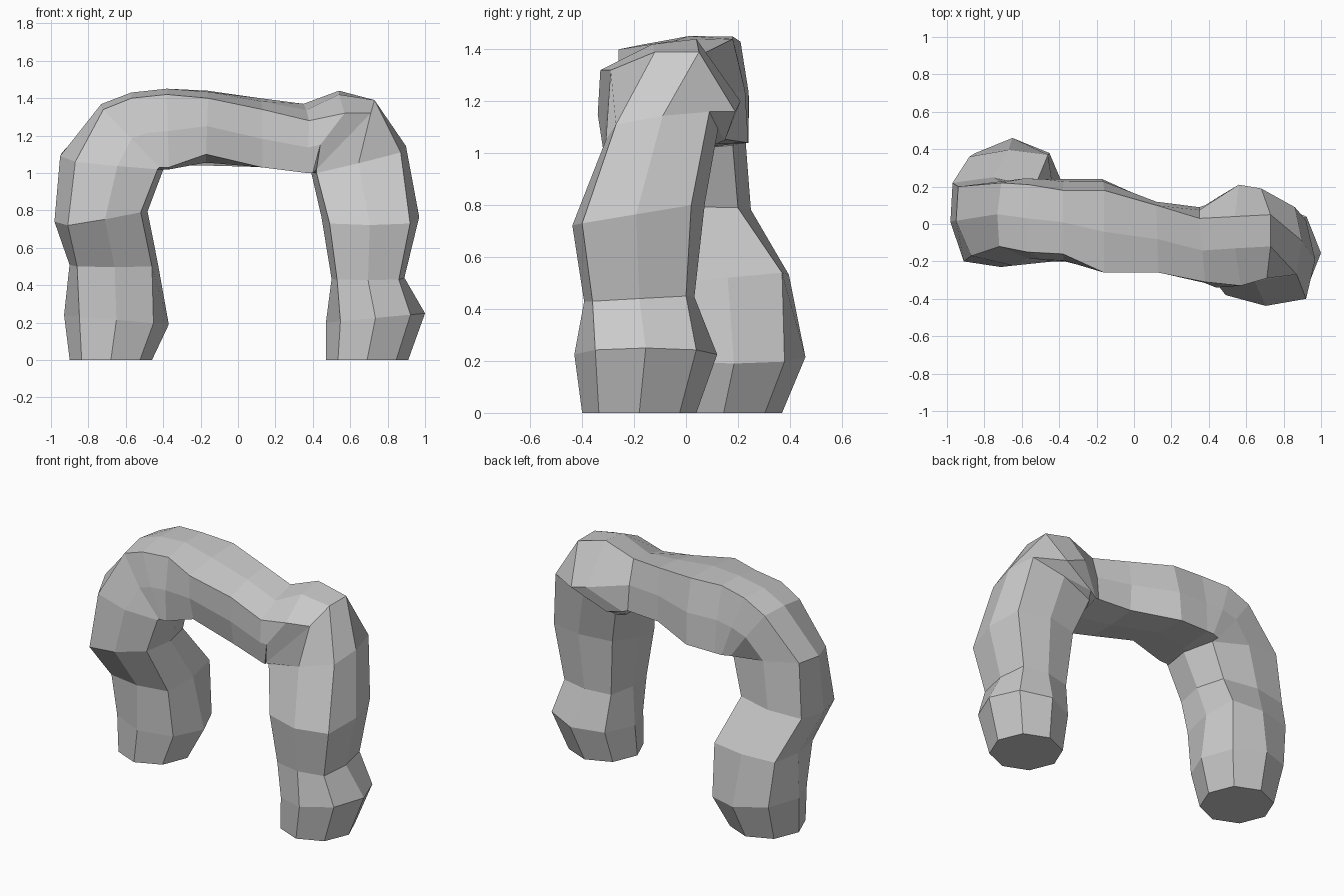
import bpy
import bmesh
from math import cos, sin, tau
from mathutils import Vector

default_cube = bpy.data.objects.get("Cube")
if default_cube:
    bpy.data.objects.remove(default_cube, do_unlink=True)

SIDES = 8


def make_material(name, colour):
    material = bpy.data.materials.new(name)
    material.use_nodes = True
    material.diffuse_color = colour
    shader = material.node_tree.nodes["Principled BSDF"]
    shader.inputs["Base Color"].default_value = colour
    return material


def shift_start(ring, twist):
    """Renumber a section so that the tube's long edges spiral by whole sides."""
    return ring[-twist:] + ring[:-twist]


def round_section(outer_x, outer_z, inner_x, inner_z, front, back, twist=0):
    """Octagon spanning outer to inner edge and front to back."""
    middle_y = (front + back) / 2
    outer = Vector((outer_x, middle_y, outer_z))
    inner = Vector((inner_x, middle_y, inner_z))
    centre = (outer + inner) / 2
    across = (outer - inner) / 2
    depth = Vector((0, (back - front) / 2, 0))
    angles = [tau * side / SIDES for side in range(SIDES)]
    ring = [centre + across * cos(a) + depth * sin(a) for a in angles]
    return shift_start(ring, twist)


def box_section(bulge, *corners, twist=0):
    """Four corners (back outer, back inner, front inner, front outer), bulging between."""
    points = [Vector(corner) for corner in corners]
    centre = sum(points, Vector()) / len(points)
    ring = []
    for previous, point in zip(points[-1:] + points, points):
        ring += [centre + ((previous + point) / 2 - centre) * bulge, point]
    return shift_start(ring, twist)


def loft(mesh, sections):
    """Bridge neighbouring sections with quads and close both ends."""
    rings = [[mesh.verts.new(point) for point in section] for section in sections]
    for lower, upper in zip(rings, rings[1:]):
        for side in range(SIDES):
            following = (side + 1) % SIDES
            mesh.faces.new((lower[side], lower[following], upper[following], upper[side]))
    mesh.faces.new(rings[0])
    mesh.faces.new(rings[-1])
    bmesh.ops.recalc_face_normals(mesh, faces=mesh.faces)


# Right leg, from the ground up to the shoulder
right_leg = [
    round_section(-.9, 0, -.46, 0, -.08, .37),
    round_section(-.93, .24, -.37, .19, -.09, .46),
    box_section(1.15, (-.88, .36, .52), (-.46, .37, .54), (-.46, -.05, .5), (-.86, -.05, .5)),
    box_section(1.2, (-.97, .22, .77), (-.53, .2, .79), (-.52, -.18, .79), (-.91, -.2, .72)),
    box_section(1.2, (-.94, .2, 1.11), (-.46, .18, 1.03), (-.43, -.2, 1.02), (-.87, -.17, 1.06)),
    box_section(1.12, (-.71, .22, 1.36), (-.47, .22, 1.04), (-.42, -.2, 1.03), (-.72, -.12, 1.34)),
]

# Span between the shoulders
span = [
    box_section(1.08, (-.56, .21, 1.43), (-.42, .24, 1.04), (-.4, -.2, 1.03), (-.57, -.15, 1.4)),
    box_section(1.08, (-.38, .18, 1.45), (-.37, .24, 1.04), (-.37, -.2, 1.03), (-.38, -.16, 1.42)),
    box_section(1.08, (-.16, .18, 1.44), (-.17, .24, 1.04), (-.17, -.21, 1.1), (-.16, -.26, 1.4)),
    box_section(1.08, (.12, .1, 1.4), (.12, .11, 1.06), (.13, -.23, 1.03), (.13, -.26, 1.34)),
    box_section(1.08, (.35, .03, 1.37), (.35, .09, 1.06), (.37, -.29, 1), (.38, -.31, 1.28)),
]

# Left shoulder, with a flat top and a ridge at the back
left_shoulder = [
    [(.54, -.13, 1.42), (.54, .04, 1.44), (.56, .21, 1.2), (.38, .1, 1.05),
     (.38, -.1, 1.01), (.4, -.3, 1), (.44, -.34, 1.15), (.57, -.33, 1.32)],
    [(.73, -.12, 1.39), (.73, .05, 1.39), (.68, .19, 1.16), (.46, .15, 1.05),
     (.4, .03, 1), (.4, -.2, 1), (.42, -.32, 1.02), (.71, -.29, 1.32)],
]

# Left leg, from the shoulder down to the ground
left_leg = [
    box_section(1.15, (.86, .09, 1.16), (.43, .1, 1.02), (.42, -.29, 1), (.87, -.27, 1.11), twist=1),
    box_section(1.23, (.92, .02, .8), (.5, .03, .8), (.49, -.38, .73), (.92, -.4, .73), twist=1),
    box_section(1.18, (.86, 0, .45), (.53, 0, .44), (.53, -.36, .43), (.86, -.36, .43), twist=1),
    round_section(1, .25, .47, .2, -.43, .12, twist=1),
    round_section(.91, 0, .47, 0, -.4, .04, twist=1),
]

# Stone arch as one continuous faceted tube
arch_bmesh = bmesh.new()
loft(arch_bmesh, right_leg + span + left_shoulder + left_leg)
arch_mesh = bpy.data.meshes.new("stone_arch")
arch_bmesh.to_mesh(arch_mesh)
arch_bmesh.free()
arch_mesh.materials.append(make_material("grey stone", (.6, .6, .6, 1)))
stone_arch = bpy.data.objects.new("stone_arch", arch_mesh)
bpy.context.collection.objects.link(stone_arch)
